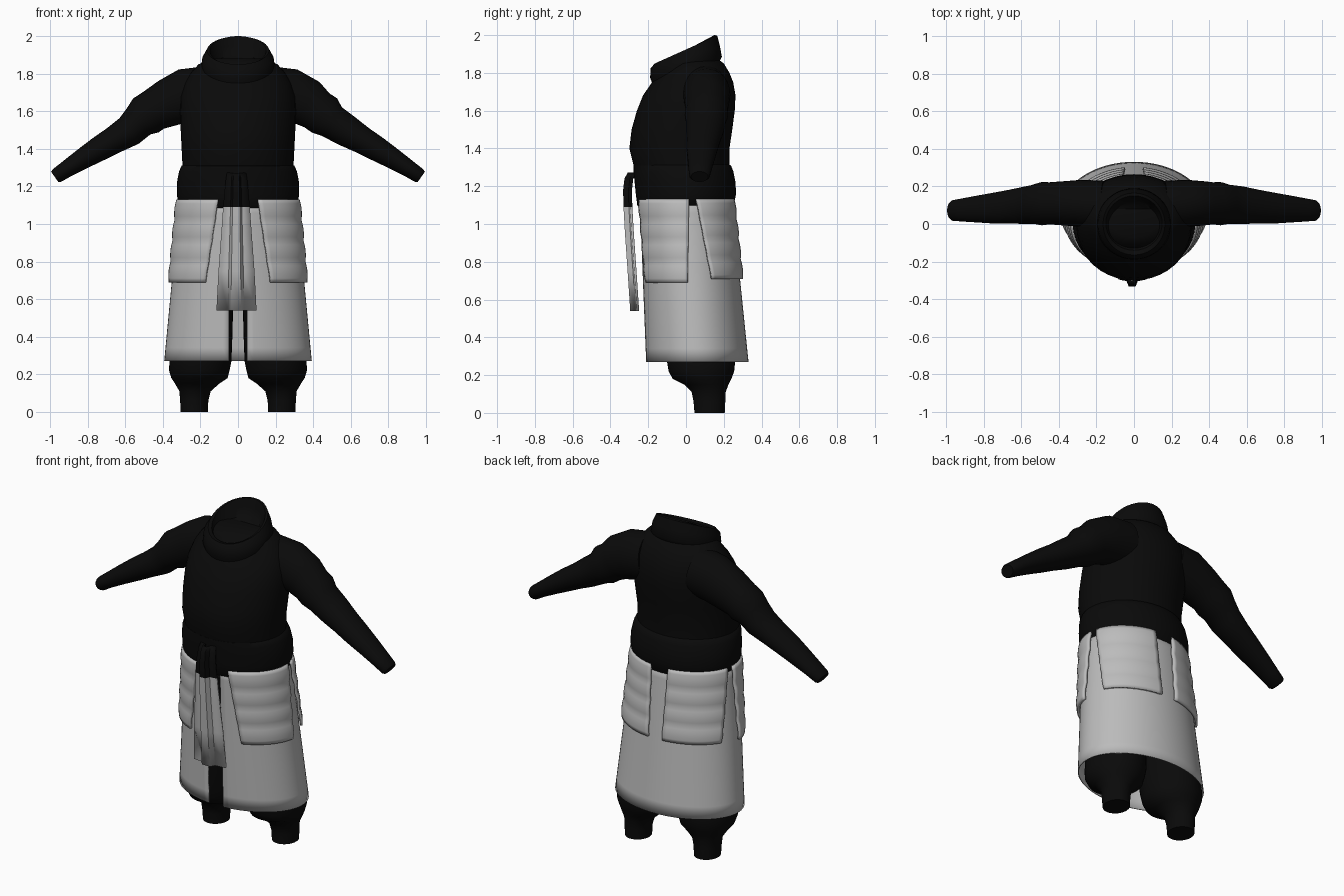
import bpy, bmesh, math
from mathutils import Vector

if "Cube" in bpy.data.objects:
    bpy.data.objects.remove(bpy.data.objects["Cube"])


def material(name, value):
    m = bpy.data.materials.new(name)
    m.use_nodes = True
    color = (value, value, value, 1)
    m.diffuse_color = color
    m.node_tree.nodes["Principled BSDF"].inputs["Base Color"].default_value = color
    return m


BLACK = material("black cloth", 0.003)
GREY = material("light grey cloth", 0.5)


def grid(name, rows, mats, closed=False, thickness=0, rule=None):
    """Skin rows of points; closed rows become a capped tube."""
    bm = bmesh.new()
    vs = [[bm.verts.new(p) for p in row] for row in rows]
    n = len(rows[0])
    for a, b in zip(vs, vs[1:]):
        for i in range(n if closed else n - 1):
            j = (i + 1) % n
            bm.faces.new((a[i], a[j], b[j], b[i]))
    if closed:
        bm.faces.new(vs[0])
        bm.faces.new(vs[-1])
    bmesh.ops.recalc_face_normals(bm, faces=bm.faces)
    if rule:
        for f in bm.faces:
            f.material_index = rule(f.calc_center_median())
    me = bpy.data.meshes.new(name)
    bm.to_mesh(me)
    bm.free()
    ob = bpy.data.objects.new(name, me)
    bpy.context.collection.objects.link(ob)
    for m in mats:
        me.materials.append(m)
    if thickness:
        mod = ob.modifiers.new("cloth thickness", "SOLIDIFY")
        mod.thickness = thickness
        mod.offset = 0
    bpy.ops.object.select_all(action="DESELECT")
    ob.select_set(True)
    bpy.context.view_layer.objects.active = ob
    bpy.ops.object.shade_smooth_by_angle(angle=math.radians(50))
    return ob


def ring(c, u, v, n=40):
    c, u, v = Vector(c), Vector(u), Vector(v)
    return [c + u * math.cos(k * math.tau / n) + v * math.sin(k * math.tau / n) for k in range(n)]


def flat_ring(z, rx, front, back, x=0):
    return ring((x, (front + back) / 2, z), (rx, 0, 0), (0, (back - front) / 2, 0))


def side_name(s):
    return "left" if s > 0 else "right"


# Jacket body
grid("jacket_body", [flat_ring(*r) for r in (
    (1.18, .29, -.25, .23), (1.3, .295, -.275, .23), (1.4, .3, -.3, .23),
    (1.5, .305, -.288, .245), (1.6, .308, -.26, .258), (1.68, .305, -.228, .262),
    (1.75, .285, -.18, .25), (1.8, .255, -.14, .23), (1.85, .21, -.11, .2),
    (1.88, .14, -.07, .16))], [BLACK], closed=True)

# Waist band with rolled edges
grid("waist_band", [flat_ring(*r) for r in (
    (1.1, .28, -.22, .22), (1.082, .3, -.245, .24), (1.1, .316, -.258, .253),
    (1.16, .326, -.266, .265), (1.22, .325, -.272, .262), (1.28, .314, -.278, .25),
    (1.31, .3, -.278, .238), (1.32, .28, -.26, .22))], [BLACK], closed=True)


# Cowl collar: each ring leans from a front point to a back point
def cowl_ring(front, back, rx):
    f, b = Vector((0, *front)), Vector((0, *back))
    return ring((f + b) / 2, (rx, 0, 0), (b - f) / 2)


grid("cowl_collar", [cowl_ring(*r) for r in (
    ((-.12, 1.73), (.16, 1.84), .16), ((-.175, 1.735), (.178, 1.86), .185),
    ((-.19, 1.775), (.19, 1.885), .198), ((-.187, 1.825), (.18, 1.94), .19),
    ((-.165, 1.85), (.165, 1.998), .165), ((-.14, 1.845), (.15, 2.0), .15),
    ((-.12, 1.8), (.135, 1.95), .135), ((-.1, 1.79), (.12, 1.9), .12))],
    [BLACK], closed=True)

# Sleeves: centre x, y, z, radius across, radius in depth
for s in (1, -1):
    bump = .46 if s > 0 else .49
    path = [(.16, .1, 1.7, .14, .13), (.28, .11, 1.685, .142, .125),
            (.37, .11, 1.645, .128, .118), (bump - .04, .11, 1.605, .112, .112),
            (bump, .108, 1.578, .113, .115), (bump + .04, .105, 1.545, .093, .105),
            (.58, .1, 1.495, .085, .1), (.66, .093, 1.447, .073, .09),
            (.74, .085, 1.4, .066, .083), (.83, .08, 1.345, .055, .072),
            (.91, .075, 1.294, .045, .062), (.965, .072, 1.257, .04, .055),
            (.975, .072, 1.25, .034, .045)]
    rows = []
    for i, (x, y, z, r, ry) in enumerate(path):
        a, b = path[max(i - 1, 0)], path[min(i + 1, len(path) - 1)]
        d = Vector((b[0] - a[0], 0, b[2] - a[2])).normalized()
        rows.append(ring((s * x, y, z), (-s * d.z * r, 0, d.x * r), (0, ry, 0), 28))
    grid(side_name(s) + "_sleeve", rows, [BLACK], closed=True)

# Baggy trouser legs gathered at the ankle: z, inner x, outer x, front, back
for s in (1, -1):
    grid(side_name(s) + "_trouser_leg", [
        flat_ring(z, (xo - xi) / 2, f, b, s * (xi + xo) / 2) for z, xi, xo, f, b in (
            (0, .16, .305, .045, .205), (.06, .158, .308, .04, .208), (.11, .145, .312, .03, .21),
            (.15, .1, .335, -.01, .225), (.18, .055, .355, -.07, .24),
            (.22, .045, .367, -.092, .255), (.27, .035, .365, -.1, .26),
            (.4, .03, .34, -.12, .25), (.6, .025, .32, -.14, .24), (1, 0, .28, -.18, .2))],
        [BLACK], closed=True)

# Skirt shape shared by the skirt and its hanging panels
TOP, HEM = 1.13, .27


def skirt_size(z):
    t = (TOP - z) / (TOP - HEM)
    front, back = -.245 + .035 * t, .24 + .088 * t
    return .308 + .082 * t, (back - front) / 2, (front + back) / 2


def skirt_point(angle, z, off=0):
    rx, ry, cy = skirt_size(z)
    return ((rx + off) * math.cos(angle), cy + (ry + off) * math.sin(angle), z)


# Wrap skirt, split at the front
rows = []
for k in range(13):
    z = TOP + (HEM - TOP) * k / 12
    slit = math.asin(.048 / skirt_size(z)[0])
    start, span = -math.pi / 2 + slit, math.tau - 2 * slit
    rows.append([skirt_point(start + span * i / 64, z) for i in range(65)])
grid("wrap_skirt", rows, [GREY], thickness=.006)


# Quilted panels hanging over the skirt, two in front and two behind
def panel(name, s, face, inner, outer, bottom):
    rows = []
    for k in range(21):
        t = k / 20
        z = TOP + (bottom - TOP) * t
        rx, ry, cy = skirt_size(z)
        a = face * math.acos((inner[0] + (inner[1] - inner[0]) * t) / rx)
        b = math.asin((outer[0] + (outer[1] - outer[0]) * t - cy) / ry)
        puff = .013 + .006 * abs(math.sin(t * math.pi * 4))
        row = [skirt_point(a + (b - a) * i / 16, z, puff) for i in range(17)]
        rows.append([(s * x, y, h) for x, y, h in row])
    grid(name, rows, [GREY], thickness=.014)


for s in (1, -1):
    panel(side_name(s) + "_front_panel", s, -1, (.1, .165), (.015, .01), .69)
    panel(side_name(s) + "_back_panel", s, 1, (.055, .045), (.05, .13), .71)

# Pleated sash end: black where it leaves the waist band, grey below
pleat = ((-1, .02), (-.4, .012), (-.25, -.016), (.2, -.016), (.35, .012), (1, .02))
rows = [[(-.008 + w * px, y + py, z) for px, py in pleat] for z, y, w in (
    (1.27, -.288, .05), (1.24, -.305, .055), (1.18, -.312, .062), (1.09, -.31, .07),
    (.95, -.302, .08), (.75, -.288, .095), (.54, -.274, .106))]
grid("hanging_sash", rows, [GREY, BLACK], thickness=.012,
     rule=lambda c: 1 if c.z > 1.09 else 0)
